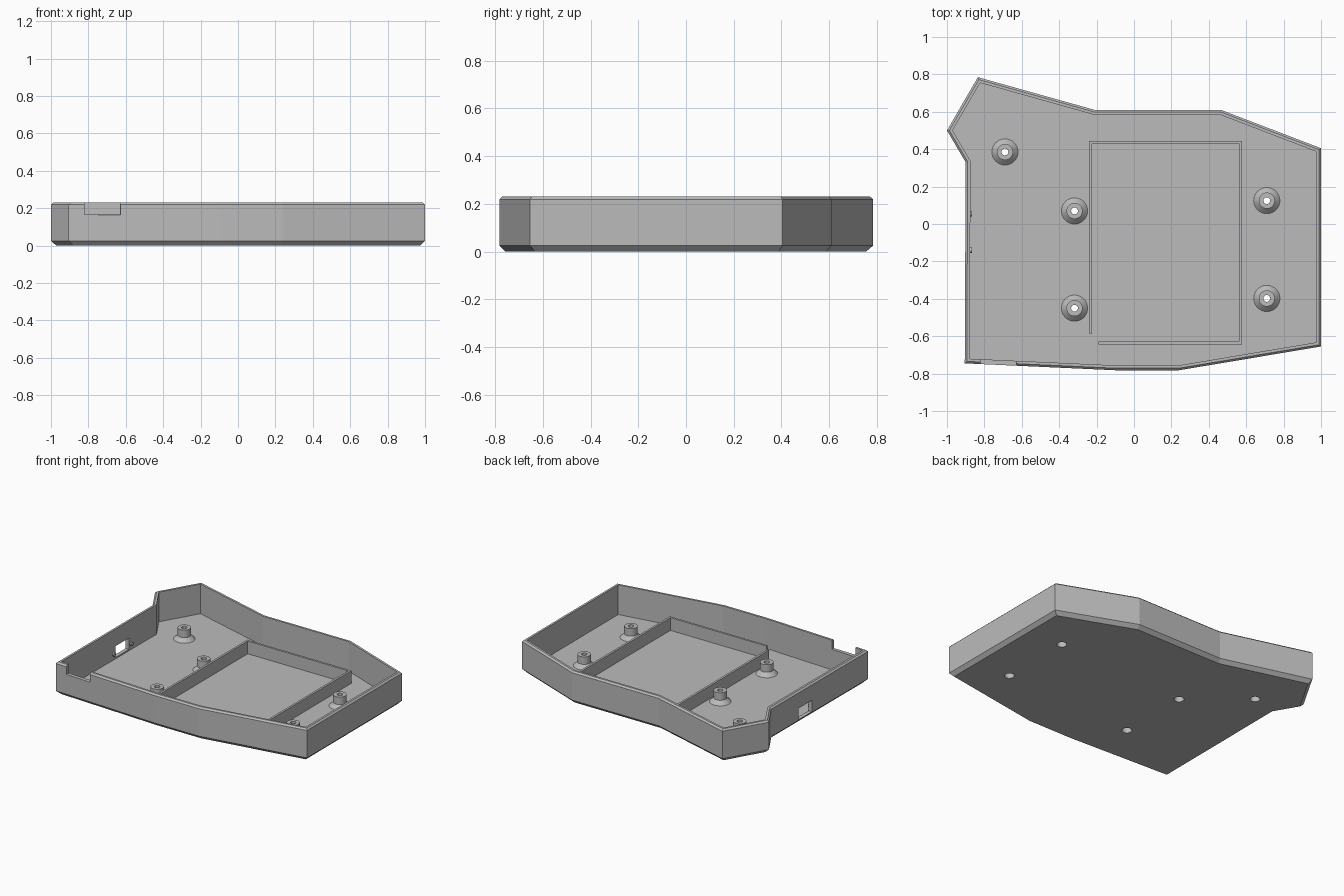
import bpy
import bmesh
import math
from mathutils import Vector

if "Cube" in bpy.data.objects:
    bpy.data.objects.remove(bpy.data.objects["Cube"])

grey = bpy.data.materials.new("plain_grey")
grey.use_nodes = True
grey.diffuse_color = (0.5, 0.5, 0.5, 1)
grey.node_tree.nodes["Principled BSDF"].inputs["Base Color"].default_value = (0.5, 0.5, 0.5, 1)

FLOOR, TOP, WALL = 0.02, 0.23, 0.026
SEGMENTS = 40


def make_object(name, bm):
    bmesh.ops.recalc_face_normals(bm, faces=bm.faces)
    mesh = bpy.data.meshes.new(name)
    bm.to_mesh(mesh)
    bm.free()
    mesh.materials.append(grey)
    obj = bpy.data.objects.new(name, mesh)
    bpy.context.collection.objects.link(obj)
    return obj


def loft(name, rings, closed=False):
    """Bridge equal-length rings of points; cap the ends or close the loop."""
    bm = bmesh.new()
    loops = [[bm.verts.new(p) for p in ring] for ring in rings]
    pairs = list(zip(loops, loops[1:]))
    if closed:
        pairs.append((loops[-1], loops[0]))
    else:
        bm.faces.new(loops[0])
        bm.faces.new(loops[-1])
    for a, b in pairs:
        for i in range(len(a)):
            j = (i + 1) % len(a)
            bm.faces.new((a[i], a[j], b[j], b[i]))
    return make_object(name, bm)


def inset(points, distance):
    """Offset a counter-clockwise outline inward with mitred corners."""
    result = []
    for i, p in enumerate(points):
        before = (p - points[i - 1]).normalized()
        after = (points[(i + 1) % len(points)] - p).normalized()
        n1, n2 = Vector((-before.y, before.x)), Vector((-after.y, after.x))
        result.append(p + (n1 + n2) * distance / (1 + n1.dot(n2)))
    return result


def circle(x, y, radius, z):
    angles = [2 * math.pi * i / SEGMENTS for i in range(SEGMENTS)]
    return [(x + radius * math.cos(a), y + radius * math.sin(a), z) for a in angles]


def box(name, x0, x1, y0, y1, z0, z1):
    return loft(name, [[(x0, y0, z), (x1, y0, z), (x1, y1, z), (x0, y1, z)] for z in (z0, z1)])


def smooth(obj):
    bpy.ops.object.select_all(action="DESELECT")
    obj.select_set(True)
    bpy.context.view_layer.objects.active = obj
    bpy.ops.object.shade_smooth_by_angle(angle=math.radians(25))


def cut(target, cutter):
    mod = target.modifiers.new("cut", "BOOLEAN")
    mod.operation, mod.solver, mod.object = "DIFFERENCE", "EXACT", cutter
    bpy.context.view_layer.objects.active = target
    bpy.ops.object.modifier_apply(modifier=mod.name)
    bpy.data.objects.remove(cutter)


# Tray shell: outline lofted through its chamfers, rim and inner floor
outline = [Vector(p) for p in (
    (-0.905, -0.745), (-0.1, -0.782), (0.24, -0.782), (1, -0.655), (1, 0.405),
    (0.465, 0.61), (-0.21, 0.61), (-0.835, 0.785), (-1, 0.5), (-0.9, 0.33))]
section = [(0.025, 0), (0, 0.025), (0, TOP - 0.011), (0.011, TOP), (WALL, TOP), (WALL, FLOOR)]
tray = loft("tray_shell", [[(p.x, p.y, z) for p in inset(outline, d)] for d, z in section])

# Cable notch in the front wall, flared outward
notch = []
for y, grow in ((-0.8, 0.01), (-0.752, 0), (-0.65, 0)):
    x0, x1, z0 = -0.82 - grow, -0.63 + grow, 0.165 - grow
    notch.append([(x0, y, z0), (x1, y, z0), (x1, y, 0.3), (x0, y, 0.3)])
cut(tray, loft("notch_cutter", notch))

# Connector opening in the side wall
cut(tray, box("port_cutter", -0.95, -0.85, -0.12, 0.03, 0.03, 0.11))

# Screw posts with flared feet, through holes and recesses underneath
post_profile = [(0.07, FLOOR), (0.043, 0.047), (0.043, 0.1), (0.018, 0.1),
                (0.018, 0.04), (0.032, 0.04), (0.032, FLOOR)]
post_spots = [(-0.69, 0.385), (-0.318, 0.07), (-0.318, -0.45), (0.71, 0.125), (0.71, -0.398)]
for i, (x, y) in enumerate(post_spots):
    cut(tray, loft("hole_cutter", [circle(x, y, 0.032, z) for z in (-0.05, 0.05)]))
    smooth(loft(f"screw_post_{i + 1}", [circle(x, y, r, z) for r, z in post_profile], closed=True))

# Battery bay ribs, open at one corner
for name, x0, x1, y0, y1 in (
        ("rib_right", -0.24, -0.225, -0.585, 0.43),
        ("rib_back", -0.24, 0.577, 0.43, 0.445),
        ("rib_left", 0.562, 0.577, -0.628, 0.43),
        ("rib_front", -0.19, 0.577, -0.643, -0.628)):
    box(name, x0, x1, y0, y1, FLOOR - 0.005, 0.11)

# Small locating pegs either side of the connector opening
for i, y in enumerate((-0.14, 0.055)):
    smooth(loft(f"port_peg_{i + 1}", [
        [(x, y + dy, 0.06 + dz) for dy, dz, _ in circle(0, 0, 0.014, 0)]
        for x in (-0.885, -0.866)]))
